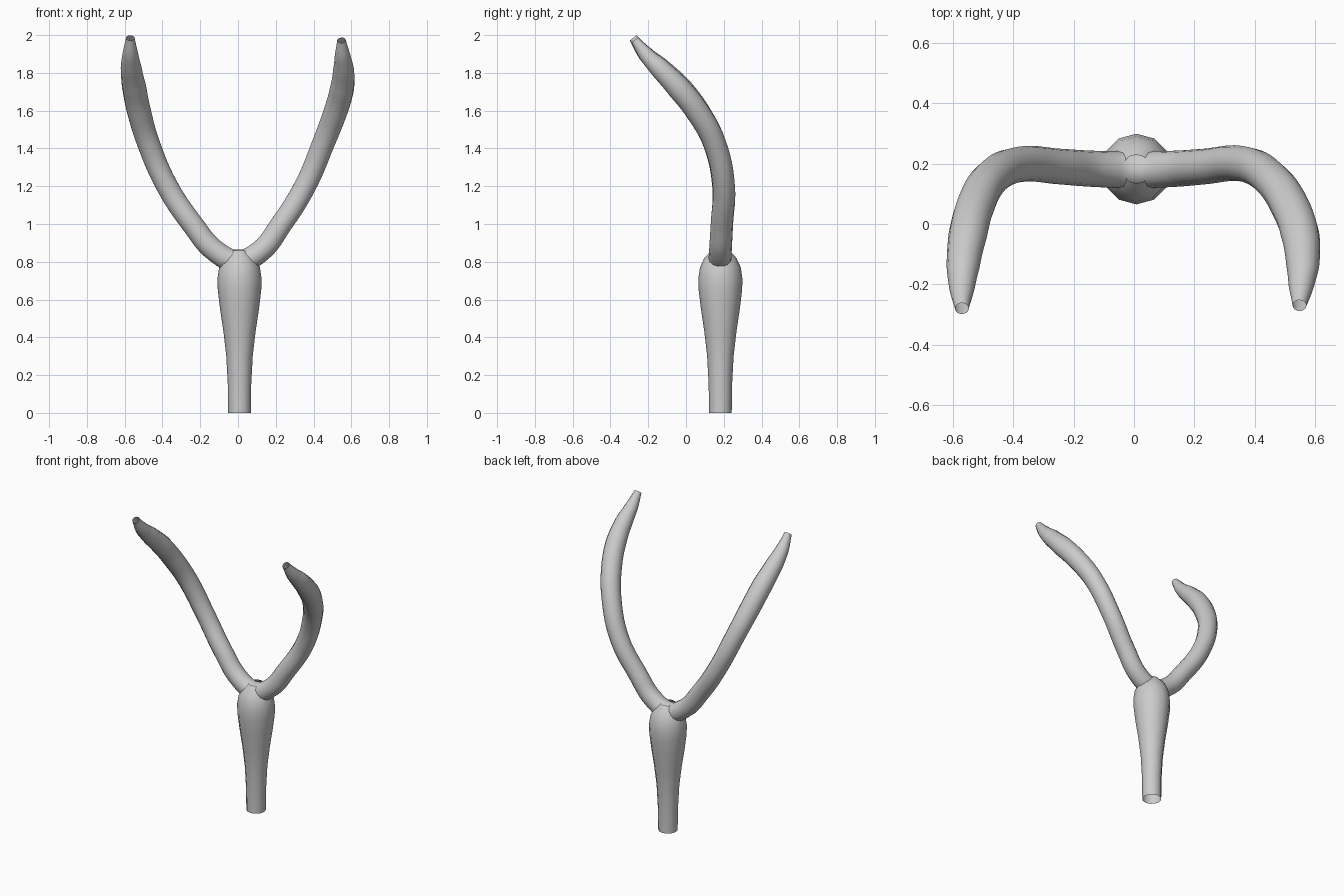
import bpy, bmesh, math
from mathutils import Matrix

cube = bpy.data.objects.get("Cube")
if cube:
    bpy.data.objects.remove(cube, do_unlink=True)

grey = bpy.data.materials.new("plain_grey")
grey.use_nodes = True
grey.diffuse_color = (0.6, 0.6, 0.6, 1)
grey.node_tree.nodes["Principled BSDF"].inputs["Base Color"].default_value = (0.6, 0.6, 0.6, 1)


def finish(obj):
    """Turn curves into meshes and smooth the surface."""
    bpy.ops.object.select_all(action="DESELECT")
    obj.select_set(True)
    bpy.context.view_layer.objects.active = obj
    if obj.type == "CURVE":
        bpy.ops.object.convert(target="MESH")
    bpy.ops.object.shade_smooth_by_angle(angle=math.radians(50))


# Handle: hollow turned profile (radius, height), open at both ends
profile = [(0.06, 0), (0.062, 0.15), (0.07, 0.3), (0.085, 0.43), (0.103, 0.55),
           (0.115, 0.65), (0.117, 0.71), (0.108, 0.77), (0.085, 0.82), (0.048, 0.86)]
bm = bmesh.new()
verts = [bm.verts.new((r, 0, z)) for r, z in profile]
edges = [bm.edges.new(pair) for pair in zip(verts, verts[1:])]
bmesh.ops.spin(bm, geom=verts + edges, cent=(0, 0, 0), axis=(0, 0, 1),
               angle=math.tau, steps=12)
bmesh.ops.remove_doubles(bm, verts=bm.verts, dist=0.0005)
bmesh.ops.recalc_face_normals(bm, faces=bm.faces)
bm.transform(Matrix.Translation((0.008, 0.182, 0)))
mesh = bpy.data.meshes.new("handle")
bm.to_mesh(mesh)
bm.free()
handle = bpy.data.objects.new("handle", mesh)
mesh.materials.append(grey)
bpy.context.collection.objects.link(handle)
finish(handle)

# Fork: one tapered open tube running from tip to tip (x, y, z, radius)
path = [(-0.57, -0.28, 1.985, 0.023), (-0.57, -0.214, 1.9, 0.042), (-0.566, -0.14, 1.83, 0.055),
        (-0.55, -0.035, 1.725, 0.064), (-0.525, 0.06, 1.6, 0.064),
        (-0.475, 0.15, 1.43, 0.061), (-0.375, 0.198, 1.2, 0.059),
        (-0.242, 0.19, 1.0, 0.059), (-0.115, 0.182, 0.853, 0.06),
        (0, 0.18, 0.803, 0.062),
        (0.115, 0.182, 0.853, 0.06), (0.23, 0.19, 1.0, 0.059), (0.355, 0.2, 1.2, 0.059),
        (0.453, 0.15, 1.43, 0.061), (0.516, 0.06, 1.595, 0.064), (0.55, -0.035, 1.715, 0.064),
        (0.559, -0.135, 1.82, 0.055), (0.554, -0.205, 1.89, 0.042), (0.548, -0.27, 1.973, 0.023)]
curve = bpy.data.curves.new("fork_arms", "CURVE")
curve.dimensions = "3D"
curve.bevel_depth = 1
curve.bevel_resolution = 5
curve.resolution_u = 6
spline = curve.splines.new("BEZIER")
spline.bezier_points.add(len(path) - 1)
for point, (x, y, z, r) in zip(spline.bezier_points, path):
    point.co = (x, y, z)
    point.radius = r
    point.handle_left_type = point.handle_right_type = "AUTO"
curve.materials.append(grey)
fork = bpy.data.objects.new("fork_arms", curve)
bpy.context.collection.objects.link(fork)
finish(fork)
